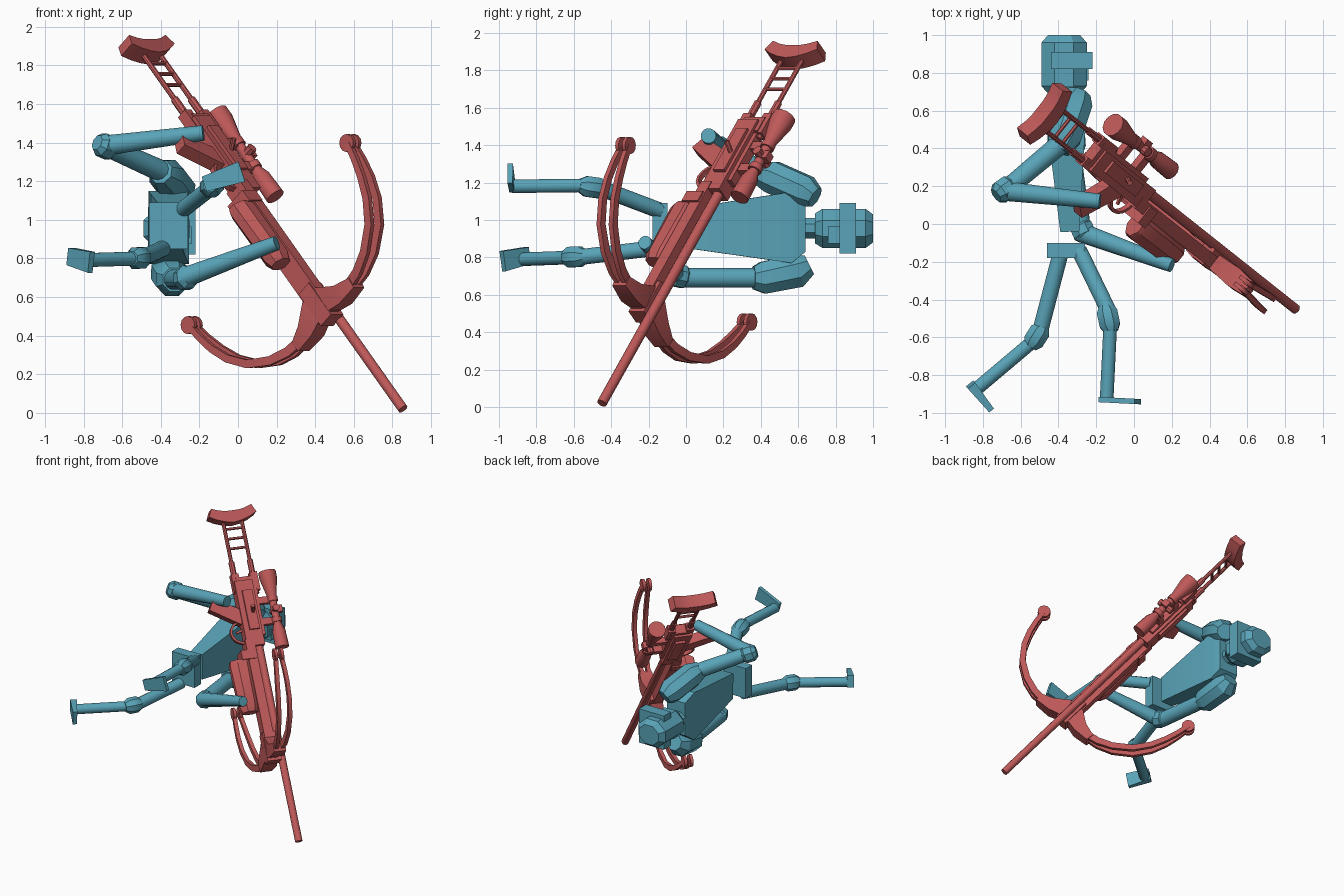
import bpy
from math import sin, cos, pi, radians
from mathutils import Vector as V

if "Cube" in bpy.data.objects:
    bpy.data.objects.remove(bpy.data.objects["Cube"], do_unlink=True)


def material(name, rgb):
    m = bpy.data.materials.new(name)
    m.use_nodes = True
    m.diffuse_color = (*rgb, 1)
    m.node_tree.nodes["Principled BSDF"].inputs["Base Color"].default_value = (*rgb, 1)
    return m


TEAL = material("teal", (0.10, 0.37, 0.48))
RED = material("red", (0.52, 0.10, 0.10))


def loft(name, mat, secs, n=12, side=V((0, 0, 1))):
    """Skin n-sided rings; each section is (centre, half width along side, half height)."""
    pts = [V(s[0]) for s in secs]
    verts, faces = [], []
    for i, (_, w, h) in enumerate(secs):
        t = (pts[min(i + 1, len(pts) - 1)] - pts[max(i - 1, 0)]).normalized()
        sx = (V(side) - t * t.dot(V(side))).normalized()
        sy = t.cross(sx)
        k = 1 / cos(pi / n)
        for j in range(n):
            ang = 2 * pi * (j + 0.5) / n
            verts.append(pts[i] + sx * (w * k * cos(ang)) + sy * (h * k * sin(ang)))
    for i in range(len(secs) - 1):
        for j in range(n):
            k = (j + 1) % n
            faces.append((i * n + j, i * n + k, i * n + n + k, i * n + n + j))
    last = (len(secs) - 1) * n
    faces += [tuple(range(n))[::-1], tuple(range(last, last + n))]
    me = bpy.data.meshes.new(name)
    me.from_pydata(verts, [], faces)
    me.materials.append(mat)
    ob = bpy.data.objects.new(name, me)
    bpy.context.collection.objects.link(ob)
    bpy.ops.object.select_all(action="DESELECT")
    ob.select_set(True)
    bpy.context.view_layer.objects.active = ob
    bpy.ops.object.shade_smooth_by_angle(angle=radians(32))
    return ob


def tube(name, mat, p, q, r, r2=None, n=12):
    return loft(name, mat, [(p, r, r), (q, r2 or r, r2 or r)], n)


def joint(name, p, q, r):
    """Chamfered octagonal block from p to q."""
    p, q = V(p), V(q)
    return loft(name, TEAL, [(p, r * .65, r * .65), (p.lerp(q, .25), r, r),
                             (p.lerp(q, .75), r, r), (q, r * .65, r * .65)], 8)


# ---- Figure: its up is +y, it looks towards +x ----
loft("torso", TEAL, [((-.34, -.04, .955), .10, .05), ((-.36, .56, .96), .19, .105),
                     ((-.36, .64, .96), .13, .08)], 4)
loft("pelvis", TEAL, [((-.36, -.18, .97), .12, .10), ((-.36, -.10, .97), .12, .10)], 4)
loft("neck", TEAL, [((-.375, .60, .955), .055, .07), ((-.375, .74, .955), .055, .07)], 8)
loft("head", TEAL, [((-.37, .69, .955), .08, .085), ((-.37, .73, .955), .105, .12),
                    ((-.37, .96, .955), .105, .12), ((-.37, 1.0, .955), .075, .085)], 8)
loft("visor_band", TEAL, [((-.33, .82, .955), .135, .11), ((-.33, .91, .955), .135, .11)], 4)
loft("face_plate", TEAL, [((-.35, .76, .92), .045, .11), ((-.35, .82, .92), .045, .11)], 4)

# Right arm, holding the grip
loft("right_shoulder", TEAL, [((-.29, .69, 1.12), .055, .06), ((-.31, .64, 1.15), .085, .09),
                              ((-.37, .46, 1.23), .085, .09), ((-.40, .39, 1.25), .06, .06)], 8)
tube("right_upper_arm", TEAL, (-.37, .44, 1.24), (-.68, .18, 1.38), .055, .05)
joint("right_elbow", (-.64, .215, 1.36), (-.73, .15, 1.40), .06)
tube("right_forearm", TEAL, (-.69, .175, 1.385), (-.18, .12, 1.45), .052, .04)

# Left arm, supporting the front of the weapon
loft("left_shoulder", TEAL, [((-.36, .66, .76), .055, .055), ((-.36, .60, .73), .09, .09),
                             ((-.34, .41, .69), .085, .085), ((-.33, .36, .69), .06, .06)], 8)
tube("left_upper_arm", TEAL, (-.335, .40, .69), (-.28, -.03, .69), .052)
joint("left_elbow", (-.29, .01, .69), (-.25, -.08, .71), .06)
tube("left_forearm", TEAL, (-.28, -.045, .70), (.20, -.22, .88), .052, .036)

# Legs
tube("right_thigh", TEAL, (-.29, -.14, 1.05), (-.13, -.47, 1.175), .042)
joint("right_knee", (-.15, -.43, 1.165), (-.12, -.57, 1.185), .055)
tube("right_shin", TEAL, (-.125, -.52, 1.185), (-.145, -.93, 1.18), .036)
loft("right_foot", TEAL, [((-.175, -.93, 1.185), .04, .014), ((.02, -.94, 1.25), .055, .014)], 4)
tube("left_thigh", TEAL, (-.39, -.16, .85), (-.50, -.58, .80), .042)
joint("left_knee", (-.48, -.54, .805), (-.55, -.65, .80), .055)
tube("left_shin", TEAL, (-.51, -.60, .80), (-.83, -.87, .79), .036)
loft("left_foot", TEAL, [((-.865, -.85, .81), .045, .025), ((-.76, -.98, .78), .055, .016)], 4)

# ---- Weapon frame: forward D, up U, side S, measured from the muzzle ----
M = V((.855, -.45, .02))
D = V((.525, -.415, -.743)).normalized()
U = V((.62, .784, 0)).normalized()
S = D.cross(U)


def R(a, b, c=0):
    return M + D * a + U * b + S * c


def block(name, a0, a1, b0, b1, hw, c=0):
    """Box spanning a and b, with half width hw across."""
    b, h = (b0 + b1) / 2, (b1 - b0) / 2
    return loft(name, RED, [(R(a0, b, c), hw, h), (R(a1, b, c), hw, h)], 4, S)


def bar(name, pts, radii, n=12):
    return loft(name, RED, [(R(*p), r, r) for p, r in zip(pts, radii)], n, S)


# Barrel and body
bar("barrel", [(-1.75, 0), (0, 0)], [.028, .026])
block("handguard", -1.55, -.64, -.11, -.04, .055)
block("handguard_front", -.84, -.62, -.12, -.015, .045)
block("receiver", -2.0, -1.5, -.10, .035, .05)
block("receiver_cover", -1.92, -1.62, -.06, .015, .068)
block("receiver_rear", -2.03, -1.93, -.08, .06, .035)
block("top_rail", -1.93, -1.58, .03, .06, .028)
loft("magazine", RED, [(R(-1.41, -.165), .05, .075), (R(-1.38, -.165), .06, .085),
                       (R(-1.05, -.165), .06, .075), (R(-1.01, -.165), .045, .06)], 8, S)
block("magazine_collar", -1.47, -1.40, -.16, -.05, .065)
loft("grip", RED, [(R(-1.72, -.08), .035, .055), (R(-1.85, -.30), .035, .045)], 4, S)

# Trigger guard hoop and trigger
loop = [R(-1.62 + .085 * cos(t * pi / 8), -.09 - .10 * sin(t * pi / 8)) for t in range(9)]
loft("trigger_guard", RED, [(p, .015, .008) for p in loop], 4, S)
bar("trigger", [(-1.64, -.09), (-1.62, -.15)], [.009, .007], 4)
loft("bolt_handle", RED, [(R(-1.75, -.01, .06), .012, .012), (R(-1.78, -.02, .12), .014, .014)], 8, U)

# Skeleton stock: two telescoping rods, rungs, curved butt
for label, b in (("upper", .06), ("lower", -.08)):
    bar(label + "_stock_sleeve", [(-2.16, b), (-1.90, b)], [.02, .02], 8)
    bar(label + "_stock_rod", [(-2.47, b), (-2.10, b)], [.013, .013], 8)
    block(label + "_stock_lug", -2.06, -1.92, b - .028, b + .028, .03)
for i in range(3):
    a = -2.41 + i * .075
    loft("stock_rung_%d" % (i + 1), RED, [(R(a, -.08), .009, .009), (R(a, .06), .009, .009)], 6, S)
butt = []
for i in range(7):
    x = i / 3 - 1
    butt.append((R(-2.49 - .045 * x * x, -.01 + .165 * x), .048, .045 - .012 * abs(x)))
loft("butt_pad", RED, butt, 4, S)

# Telescopic sight with rings and turrets
bar("scope", [(a, .166, .012) for a in (-2.05, -2.0, -1.83, -1.66, -1.60, -1.47)],
    [.062, .062, .027, .027, .046, .05])
for i, a in enumerate((-1.84, -1.68)):
    bar("scope_ring_%d" % (i + 1), [(a - .018, .166, .012), (a + .018, .166, .012)], [.037] * 2)
    block("scope_mount_%d" % (i + 1), a - .025, a + .025, .05, .15, .022)
block("scope_turret_top", -1.785, -1.735, .16, .22, .024, .012)
loft("scope_turret_side", RED, [(R(-1.76, .166, -.05), .024, .024), (R(-1.76, .166, .07), .024, .024)], 8, U)

# Twin-rib bow limbs, mirrored across the weapon
ARC = [(-.665, .20), (-.675, .31), (-.715, .42), (-.80, .54), (-.91, .62),
       (-1.02, .665), (-1.12, .69), (-1.22, .705)]
for sign, label in ((1, "right"), (-1, "left")):
    loft(label + "_limb_mount", RED, [(R(-.73, -.07, sign * .02), .045, .075),
                                      (R(-.67, -.07, sign * .14), .055, .05),
                                      (R(-.655, -.07, sign * .25), .045, .03)], 4, U)
    for o in (-1, 1):
        secs = []
        for i, (a, c) in enumerate(ARC):
            f = i / (len(ARC) - 1)
            b = -.07 + o * (.02 + .022 * sin(pi * f))
            secs.append((R(a, b, sign * c), .014, .026 - .01 * f))
        loft("%s_limb_%s_rib" % (label, "upper" if o > 0 else "lower"), RED, secs, 4, U)
        loft("%s_limb_%s_wheel" % (label, "upper" if o > 0 else "lower"), RED,
             [(R(-1.22, -.07 + o * .012, sign * .705), .045, .045),
              (R(-1.22, -.07 + o * .034, sign * .705), .045, .045)], 12, S)
